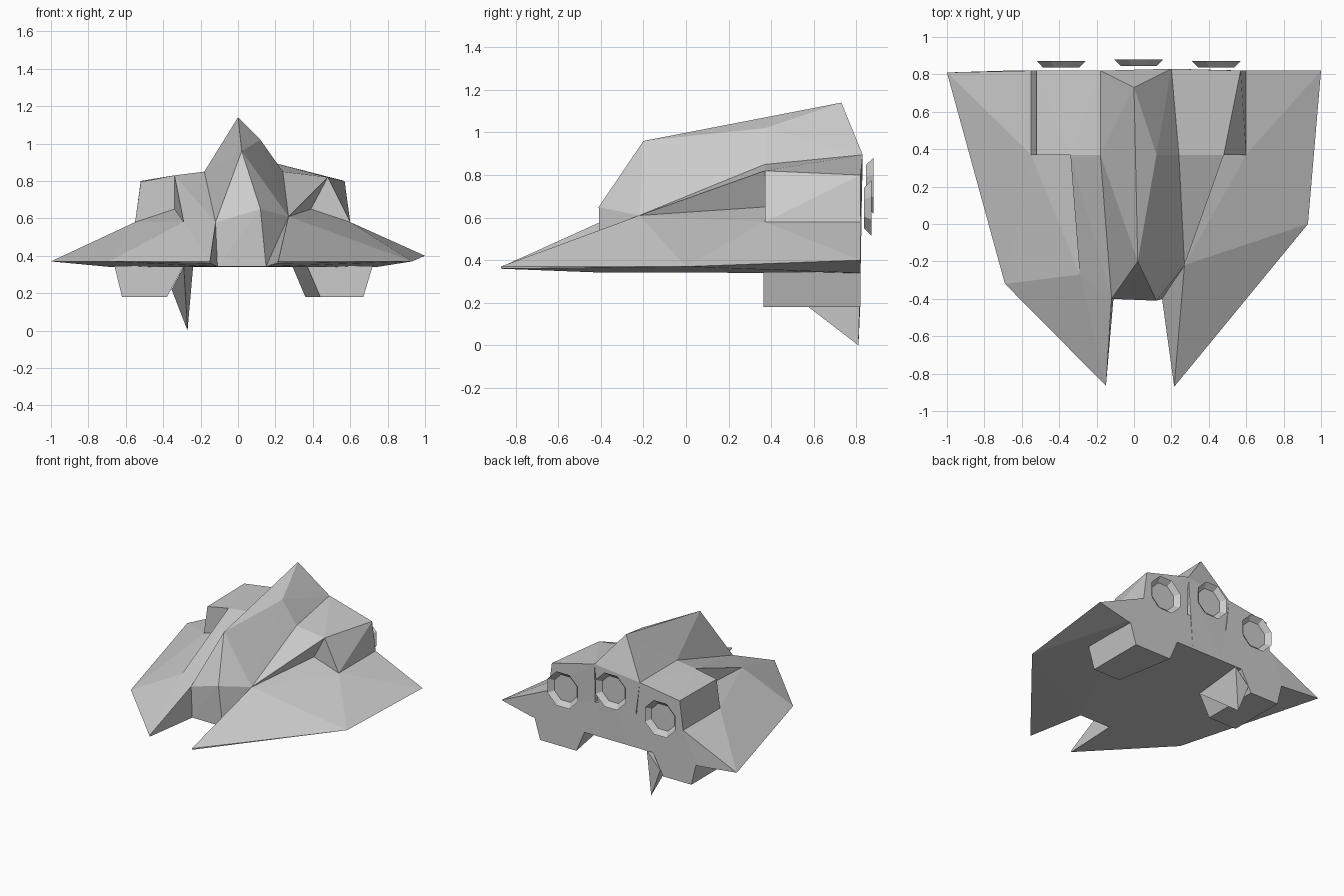
import bpy, bmesh, math

if "Cube" in bpy.data.objects:
    bpy.data.objects.remove(bpy.data.objects["Cube"])


def hull(name, points):
    """Flat-faced solid wrapped around a handful of corner points."""
    bm = bmesh.new()
    verts = [bm.verts.new(p) for p in points]
    res = bmesh.ops.convex_hull(bm, input=verts)
    loose = [v for v in bm.verts if not v.link_faces]
    bmesh.ops.delete(bm, geom=loose, context='VERTS')
    bmesh.ops.recalc_face_normals(bm, faces=bm.faces)
    mesh = bpy.data.meshes.new(name)
    bm.to_mesh(mesh)
    bm.free()
    obj = bpy.data.objects.new(name, mesh)
    bpy.context.collection.objects.link(obj)
    return obj


def exhaust(name, x, y, z, sides=8):
    """Open flared cup facing backwards."""
    bm = bmesh.new()
    rings = []
    for r, dy in ((0.105, 0.0), (0.142, 0.035)):
        ring = []
        for i in range(sides):
            a = 2 * math.pi * (i + 0.5) / sides
            ring.append(bm.verts.new((x + r * math.cos(a), y + dy, z + r * math.sin(a))))
        rings.append(ring)
    inner, outer = rings
    bm.faces.new(inner)
    for i in range(sides):
        j = (i + 1) % sides
        bm.faces.new((inner[i], inner[j], outer[j], outer[i]))
    mesh = bpy.data.meshes.new(name)
    bm.to_mesh(mesh)
    bm.free()
    bpy.context.collection.objects.link(bpy.data.objects.new(name, mesh))


# Corners shared between neighbouring parts
nose_l = (-0.12, -0.40, 0.58)
knee_l, knee_r = (-0.29, -0.27, 0.58), (0.27, -0.22, 0.61)
intake_l, intake_r = (-0.34, 0.37, 0.65), (0.39, 0.37, 0.65)
pod_l, pod_r = (-0.34, 0.37, 0.83), (0.48, 0.37, 0.82)
side_l, side_r = (-0.18, 0.37, 0.85), (0.24, 0.37, 0.85)
rear_l, rear_r = (-0.18, 0.82, 0.85), (0.20, 0.83, 0.895)
keel_l, keel_r = (-0.11, -0.40, 0.342), (0.15, -0.40, 0.342)

# Central fuselage with pointed spine
hull("fuselage", [
    keel_l, keel_r, (-0.11, 0.82, 0.34), (0.15, 0.82, 0.34),
    nose_l, (0.12, -0.41, 0.65), knee_r,
    (0.02, -0.20, 0.96), (0.12, 0.37, 1.02), (0.0, 0.73, 1.14),
    side_l, side_r, rear_l, rear_r])

# Wings with forward prongs
hull("left_wing", [
    (-1.0, 0.81, 0.37), (-0.69, -0.32, 0.37), (-0.15, -0.865, 0.37), (-0.15, -0.86, 0.36),
    keel_l, nose_l, knee_l, intake_l, (-0.55, 0.37, 0.58), (-0.55, 0.82, 0.58),
    (-0.68, 0.82, 0.34), (-0.11, 0.82, 0.34), (-0.11, 0.82, 0.6)])
hull("right_wing", [
    (1.0, 0.82, 0.40), (0.93, 0.0, 0.37), (0.215, -0.87, 0.37), (0.215, -0.87, 0.36),
    keel_r, knee_r, intake_r, (0.60, 0.37, 0.58), (0.60, 0.82, 0.58),
    (0.74, 0.82, 0.34), (0.15, 0.82, 0.34), (0.15, 0.82, 0.6)])

# Sloping fairings ahead of the engine pods
hull("left_fairing", [nose_l, knee_l, intake_l, pod_l, side_l, (-0.12, 0.37, 0.58)])
hull("right_fairing", [knee_r, intake_r, pod_r, side_r, (0.2, 0.37, 0.6)])

# Engine pods
hull("left_engine_pod", [
    pod_l, intake_l, side_l, rear_l, (-0.52, 0.37, 0.795), (-0.55, 0.37, 0.58),
    (-0.52, 0.82, 0.80), (-0.55, 0.82, 0.58), (-0.15, 0.37, 0.58), (-0.15, 0.82, 0.58)])
hull("right_engine_pod", [
    pod_r, intake_r, side_r, rear_r, (0.60, 0.37, 0.58), (0.57, 0.82, 0.80),
    (0.60, 0.82, 0.58), (0.2, 0.37, 0.58), (0.2, 0.82, 0.58)])

# Skids under the wings: (outer, inner front, inner rear) at top and bottom
for name, top, low in (
        ("left_skid", (-0.66, -0.29, -0.29), (-0.62, -0.38, -0.38)),
        ("right_skid", (0.72, 0.37, 0.29), (0.67, 0.44, 0.36))):
    pts = []
    for (outer, front, rear), z in ((top, 0.345), (low, 0.18)):
        pts += [(outer, 0.365, z), (outer, 0.82, z), (front, 0.365, z), (rear, 0.82, z)]
    hull(name, pts)

# Spike beside the left skid
hull("left_spike", [(-0.27, 0.81, 0.0), (-0.29, 0.365, 0.342),
                    (-0.24, 0.82, 0.342), (-0.355, 0.82, 0.22)])

# Rear exhausts
for name, x, y, z in (("left_exhaust", -0.39, 0.837, 0.645),
                      ("centre_exhaust", 0.025, 0.845, 0.75),
                      ("right_exhaust", 0.44, 0.837, 0.645)):
    exhaust(name, x, y, z)
